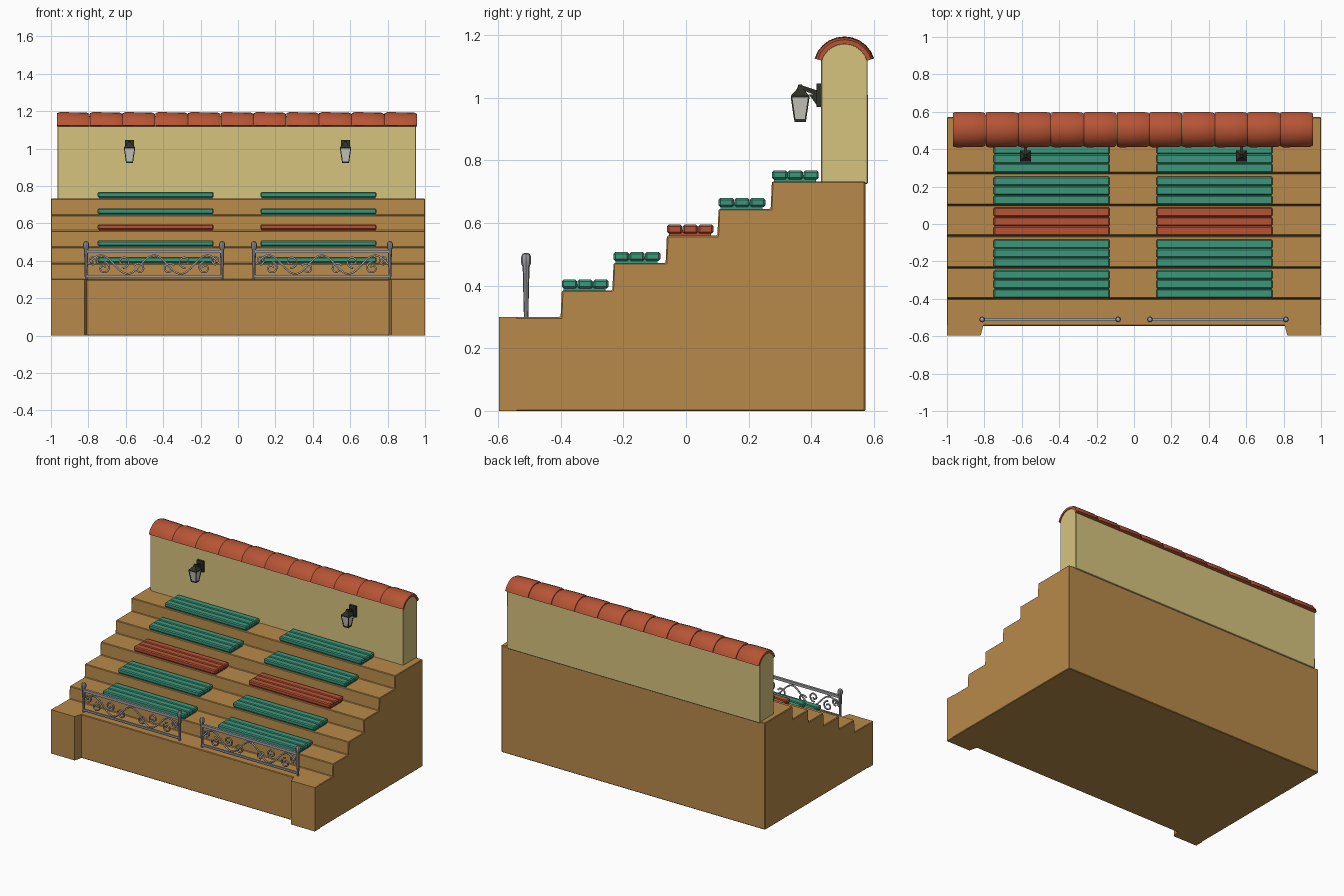
import bpy, bmesh, math
from mathutils import Vector

if "Cube" in bpy.data.objects:
    bpy.data.objects.remove(bpy.data.objects["Cube"])


def mat(name, r, g, b):
    m = bpy.data.materials.new(name)
    lin = [((c / 255 + 0.055) / 1.055) ** 2.4 for c in (r, g, b)]
    m.diffuse_color = (*lin, 1)
    m.use_nodes = True
    m.node_tree.nodes["Principled BSDF"].inputs["Base Color"].default_value = m.diffuse_color
    return m


TAN = mat("tan stone", 184, 138, 74)
CREAM = mat("cream plaster", 214, 196, 126)
TERRA = mat("terracotta", 182, 84, 53)
TEAL = mat("teal paint", 60, 150, 122)
METAL = mat("grey metal", 160, 160, 164)
DARK = mat("dark iron", 48, 50, 40)
GLASS = mat("pale glass", 205, 202, 196)


def finish(name, bm, material, bevel=0, smooth=False):
    bmesh.ops.recalc_face_normals(bm, faces=bm.faces)
    me = bpy.data.meshes.new(name)
    bm.to_mesh(me)
    bm.free()
    me.materials.append(material)
    ob = bpy.data.objects.new(name, me)
    bpy.context.collection.objects.link(ob)
    if bevel:
        mod = ob.modifiers.new("bevel", 'BEVEL')
        mod.width, mod.segments = bevel, 1
        mod.limit_method = 'ANGLE'
    if smooth:
        bpy.ops.object.select_all(action='DESELECT')
        ob.select_set(True)
        bpy.context.view_layer.objects.active = ob
        bpy.ops.object.shade_smooth_by_angle(angle=math.radians(40))
    return ob


def loft(bm, rings):
    """Skin closed rings of equal length and cap both ends."""
    vs = [[bm.verts.new(p) for p in r] for r in rings]
    n = len(vs[0])
    for a, b in zip(vs, vs[1:]):
        for i in range(n):
            bm.faces.new((a[i], a[(i + 1) % n], b[(i + 1) % n], b[i]))
    bm.faces.new(vs[0])
    bm.faces.new(vs[-1][::-1])


def extrude_x(bm, profile, x0, x1):
    loft(bm, [[(x, y, z) for y, z in profile] for x in (x0, x1)])


def box(bm, x0, x1, y0, y1, z0, z1):
    extrude_x(bm, [(y0, z0), (y1, z0), (y1, z1), (y0, z1)], x0, x1)


def lathe(bm, x, y, prof, n=8, turn=0):
    """Stack of (radius, z) rings around a vertical axis."""
    loft(bm, [[(x + r * math.cos(turn + 2 * math.pi * i / n),
                y + r * math.sin(turn + 2 * math.pi * i / n), z)
               for i in range(n)] for r, z in prof])


# stepped base with its recessed front and two front corner blocks
steps = [(-0.40, 0.385), (-0.235, 0.473), (-0.065, 0.56), (0.10, 0.645), (0.27, 0.733)]
profile = [(0.572, 0), (-0.545, 0), (-0.545, 0.30)]
z = 0.30
for y, top in steps:
    profile += [(y, z), (y + 0.004, top)]
    z = top
profile.append((0.572, z))
bm = bmesh.new()
extrude_x(bm, profile, -1, 1)
finish("stepped_base", bm, TAN, 0.004)
for s, side in ((-1, "left"), (1, "right")):
    bm = bmesh.new()
    plan = [(s * 1.0, -0.597), (s * 0.82, -0.597), (s * 0.805, -0.54), (s * 1.0, -0.54)]
    loft(bm, [[(x, y, h) for x, y in plan] for h in (0, 0.30)])
    finish(side + "_corner_block", bm, TAN)

# benches: three planks per seat
for row, (y, top) in enumerate(steps):
    for x0, side in ((-0.75, "left"), (0.12, "right")):
        bm = bmesh.new()
        for k in range(3):
            a = y + 0.004 + k * 0.05
            box(bm, x0, x0 + 0.62, a, a + 0.049, top + 0.006, top + 0.035)
        finish(f"{side}_bench_{row + 1}", bm, TERRA if row == 2 else TEAL, 0.006)
        # seat support under the planks
        bm = bmesh.new()
        box(bm, x0 + 0.006, x0 + 0.614, y + 0.01, y + 0.144, top - 0.004, top + 0.02)
        finish(f"{side}_bench_support_{row + 1}", bm, TERRA if row == 2 else TEAL)

# back wall with a round top
CY, CZ, R = 0.505, 1.0955, 0.0995


def arc(r, n=10, half=1.27):
    return [(CY + r * math.sin(-half + 2 * half * i / n),
             CZ + r * math.cos(-half + 2 * half * i / n)) for i in range(n + 1)]


bm = bmesh.new()
extrude_x(bm, [(CY - 0.075, 0.725)] + arc(0.078) + [(CY + 0.075, 0.725)], -0.966, 0.952)
finish("back_wall", bm, CREAM, 0.003)

# row of curved roof tiles, pinched at the joints
pitch = 1.925 / 11
bm = bmesh.new()
for i in range(11):
    x = -0.967 + i * pitch
    rings = []
    for dx, r in ((0, R - 0.006), (0.015, R), (pitch * 0.6, R - 0.001),
                  (pitch - 0.015, R - 0.003), (pitch - 0.001, R - 0.010)):
        rings.append([(x + dx, a, b) for a, b in arc(r) + arc(R - 0.024)[::-1]])
    loft(bm, rings)
finish("roof_tiles", bm, TERRA, smooth=True)

# wall lanterns
Q = math.pi / 4
for x, side in ((-0.58, "left"), (0.575, "right")):
    y = 0.364
    bm = bmesh.new()
    lathe(bm, x, y, [(0.024, 0.93), (0.039, 1.002)], 4, Q)
    finish(side + "_lantern_glass", bm, GLASS)
    bm = bmesh.new()
    lathe(bm, x, y, [(0.026, 0.923), (0.027, 0.932)], 4, Q)
    lathe(bm, x, y, [(0.042, 1.0), (0.042, 1.006), (0.014, 1.028), (0.008, 1.042)], 4, Q)
    for sx in (-1, 1):
        for sy in (-1, 1):
            def corner(r, h):
                cx, cy, w = x + sx * r, y + sy * r, 0.0025
                return [(cx + a * w, cy + b * w, h)
                        for a, b in ((-1, -1), (1, -1), (1, 1), (-1, 1))]
            loft(bm, [corner(0.017, 0.93), corner(0.0275, 1.002)])
    # arm, brace and wall plate
    extrude_x(bm, [(0.358, 1.03), (0.42, 1.005), (0.42, 1.022), (0.362, 1.042)],
              x - 0.008, x + 0.008)
    extrude_x(bm, [(0.392, 1.01), (0.42, 0.972), (0.42, 1.01)], x - 0.006, x + 0.006)
    box(bm, x - 0.024, x + 0.024, 0.416, 0.434, 0.97, 1.045)
    finish(side + "_lantern_frame", bm, DARK)


# railings: tapered posts, rails and scrollwork
RY = -0.51


def tubes(name, paths, radius):
    cu = bpy.data.curves.new(name, 'CURVE')
    cu.dimensions = '3D'
    cu.bevel_depth, cu.bevel_resolution, cu.use_fill_caps = radius, 1, True
    for path in paths:
        sp = cu.splines.new('POLY')
        sp.points.add(len(path) - 1)
        for p, (px, pz) in zip(sp.points, path):
            p.co = (px, RY, pz, 1)
    cu.materials.append(METAL)
    ob = bpy.data.objects.new(name, cu)
    bpy.context.collection.objects.link(ob)
    bpy.ops.object.select_all(action='DESELECT')
    ob.select_set(True)
    bpy.context.view_layer.objects.active = ob
    bpy.ops.object.convert(target='MESH')


def spiral(cx, cz, r, start, turns):
    n = 16
    return [(cx + r * (1 - 0.75 * i / n) * math.cos(start + turns * 2 * math.pi * i / n),
             cz + r * (1 - 0.75 * i / n) * math.sin(start + turns * 2 * math.pi * i / n))
            for i in range(n + 1)]


for s, side in ((-1, "left"), (1, "right")):
    xa, xb, mid = 0.085, 0.812, 0.4485
    bm = bmesh.new()
    for x in (xa, xb):
        lathe(bm, s * x, RY, [(0.007, 0.298), (0.011, 0.46), (0.016, 0.472), (0.016, 0.482),
                              (0.016, 0.492), (0.011, 0.502), (0.004, 0.505)])
    finish(side + "_railing_posts", bm, METAL, smooth=True)
    bm = bmesh.new()
    box(bm, s * xa, s * xb, RY - 0.008, RY + 0.008, 0.441, 0.459)
    box(bm, s * xa, s * xb, RY - 0.006, RY + 0.006, 0.311, 0.323)
    finish(side + "_railing_bars", bm, METAL)
    paths = []
    for m in (-1, 1):
        # long wave from the centre to the post, with curls in its hollows
        paths.append([(s * (mid + m * 0.355 * i / 24),
                       0.38 + 0.05 * math.cos(2.5 * math.pi * i / 24)) for i in range(25)])
        for d, h, r, a, t in ((0.08, 0.358, 0.032, 0.5, 1.1), (0.165, 0.395, 0.034, -1.5, -1.2),
                              (0.27, 0.362, 0.034, 1.6, 1.2), (0.33, 0.405, 0.026, -1.5, -1.1)):
            paths.append([(s * (mid + m * px), pz) for px, pz in spiral(d, h, r, a, t)])
    tubes(side + "_railing_scrolls", paths, 0.0055)
